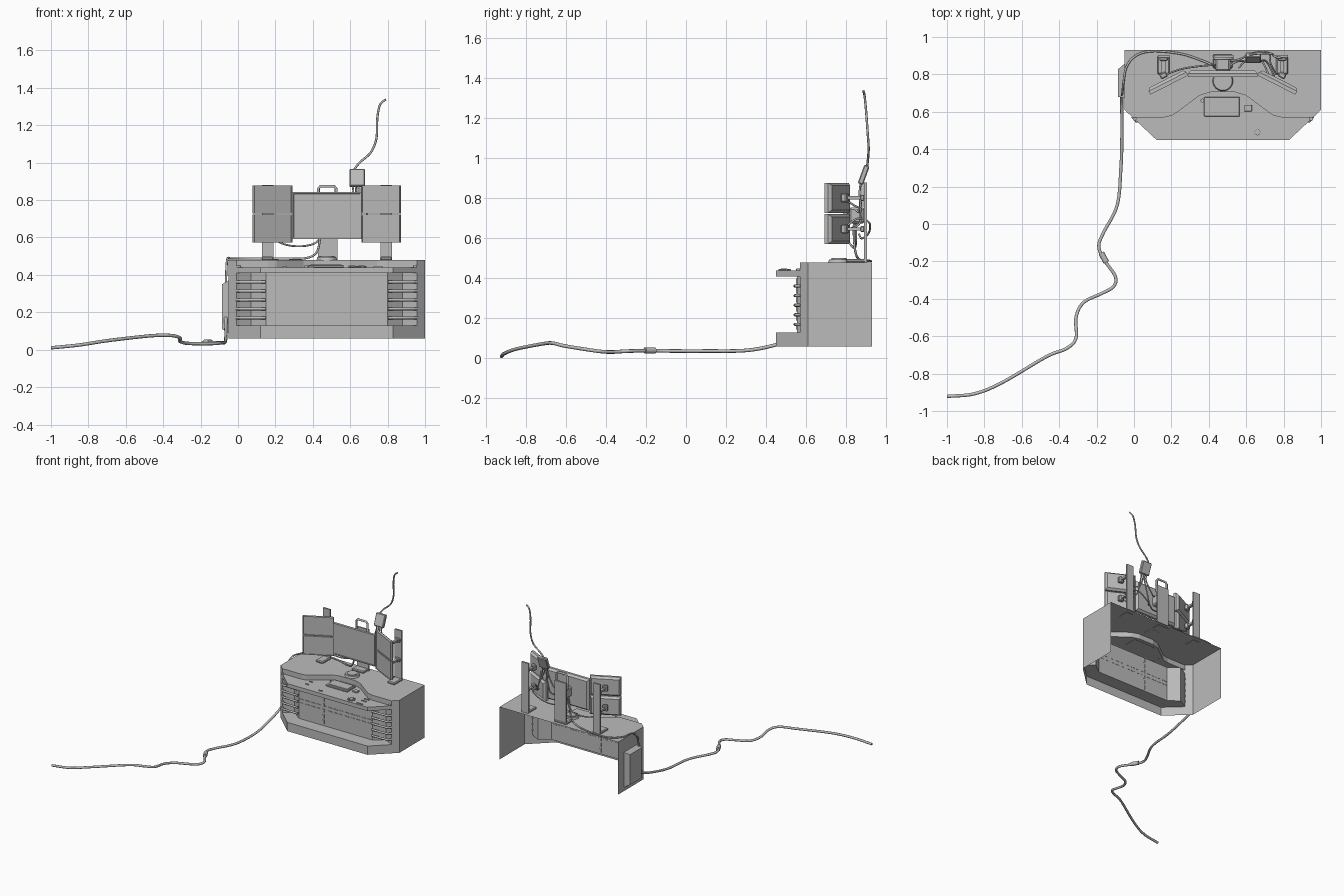
import bpy, bmesh, math
from mathutils import Vector, Matrix

if "Cube" in bpy.data.objects:
    bpy.data.objects.remove(bpy.data.objects["Cube"])

grey = bpy.data.materials.new("plain_grey")
grey.diffuse_color = (0.5, 0.5, 0.5, 1)
grey.use_nodes = True
grey.node_tree.nodes["Principled BSDF"].inputs["Base Color"].default_value = grey.diffuse_color
CX = 0.475                       # mirror line of the desk


def finish(name, bm, recalc=True):
    if recalc:
        bmesh.ops.recalc_face_normals(bm, faces=bm.faces)
    me = bpy.data.meshes.new(name)
    bm.to_mesh(me)
    bm.free()
    me.materials.append(grey)
    ob = bpy.data.objects.new(name, me)
    bpy.context.collection.objects.link(ob)
    return ob


def box(name, c, s, rot=None, bevel=0.0):
    bm = bmesh.new()
    bmesh.ops.create_cube(bm, size=1)
    bmesh.ops.scale(bm, vec=s, verts=bm.verts)
    if bevel:
        bmesh.ops.bevel(bm, geom=bm.edges[:], offset=bevel, segments=1, affect='EDGES')
    m = Matrix.Translation(c) @ (rot or Matrix())
    bmesh.ops.transform(bm, matrix=m, verts=bm.verts)
    return finish(name, bm)


def disc(name, c, r, h, n=24, r2=None):
    bm = bmesh.new()
    bmesh.ops.create_cone(bm, cap_ends=True, segments=n, radius1=r, radius2=r2 or r, depth=h,
                          matrix=Matrix.Translation(c))
    return finish(name, bm)


def tube(name, pts, r, n=10, steps=8, smooth=True, cap=True):
    """Round tube along a smooth curve through the points."""
    p = [Vector(q) for q in pts]
    path = p
    if smooth:
        e = [2 * p[0] - p[1]] + p + [2 * p[-1] - p[-2]]
        path = []
        for i in range(1, len(e) - 2):
            a, b, c, d = e[i - 1:i + 3]
            for k in range(steps):
                t = k / steps
                path.append(0.5 * (2 * b + (c - a) * t + (2 * a - 5 * b + 4 * c - d) * t * t
                                   + (3 * b - a - 3 * c + d) * t ** 3))
        path.append(p[-1])
    bm = bmesh.new()
    rings, side = [], None
    for i, q in enumerate(path):
        t = (path[min(i + 1, len(path) - 1)] - path[max(i - 1, 0)]).normalized()
        if side is None:
            side = t.orthogonal().normalized()
        side = (side - t * side.dot(t)).normalized()
        up = t.cross(side)
        rings.append([bm.verts.new(q + r * (math.cos(a) * side + math.sin(a) * up))
                      for a in (2 * math.pi * k / n for k in range(n))])
    for a, b in zip(rings, rings[1:]):
        for k in range(n):
            bm.faces.new((a[k], a[(k + 1) % n], b[(k + 1) % n], b[k])).smooth = True
    if cap:
        bm.faces.new(rings[0][::-1])
        bm.faces.new(rings[-1])
    return finish(name, bm)


def mir(pts):
    return pts + [(2 * CX - x, y) for x, y in reversed(pts)]


# ---- desk shell of thin sheets, open at the back and below
corner, inner = (-0.05, 0.61), (-0.0075, 0.57)
lip = mir([inner, (0.12, 0.45)])
recess = mir([inner, (0.07, 0.615), (0.15, 0.555)])
raised = mir([inner, (0.16, 0.57), (0.205, 0.58), (0.25, 0.612), (0.35, 0.687), (0.41, 0.705)])
sides = [(-0.05, 0.93), corner, inner]


def sheet(name, flats=(), walls=()):
    bm = bmesh.new()
    for pts, z in flats:
        bm.faces.new([bm.verts.new((x, y, z)) for x, y in pts])
    for pts, z0, z1 in walls:
        lo = [bm.verts.new((x, y, z0)) for x, y in pts]
        hi = [bm.verts.new((x, y, z1)) for x, y in pts]
        for i in range(len(pts) - 1):
            bm.faces.new((lo[i], lo[i + 1], hi[i + 1], hi[i]))
    bmesh.ops.remove_doubles(bm, verts=bm.verts, dist=1e-5)
    for f in bm.faces:
        if abs(f.normal.z) > 0.9:
            f.normal_update()
    bm.normal_update()
    return finish(name, bm, recalc=False)


def ring(a, b):
    return a + b[-2:0:-1]


sheet("desk_top", flats=[([(1.0, 0.93), (-0.05, 0.93), corner] + raised + [(1.0, 0.61)], 0.48)],
      walls=[(raised, 0.44, 0.48)])
sheet("desk_front_ledge", flats=[(ring(lip, raised), 0.44), (ring(lip, recess)[::-1], 0.41)],
      walls=[(lip, 0.41, 0.44)])
sheet("desk_front_panel", walls=[(recess, 0.13, 0.41)])
sheet("desk_plinth", flats=[(ring(lip, recess), 0.13)], walls=[(lip, 0.06, 0.13)])
sheet("desk_left_side", walls=[(sides, 0.06, 0.48)])
sheet("desk_right_side", walls=[([(2 * CX - x + 0, y) for x, y in sides][::-1], 0.06, 0.48)])

# ---- corner grille bars
for i in range(5):
    z = 0.17 + i * 0.048
    for s in (1, -1):
        tube("grille_bar", [(CX + s * (x - CX), y, z) for x, y in
                            ((-0.008, 0.575), (0.012, 0.55), (0.148, 0.545))],
             0.008, n=8, smooth=False)

# ---- dashed seams on the front panel
for z in (0.258, 0.288):
    for i in range(13):
        box("panel_seam_dash", (0.175 + i * 0.05, 0.554, z), (0.034, 0.006, 0.005))
for x in (0.362, 0.373):
    for i in range(6):
        box("panel_seam_dash", (x, 0.554, 0.16 + i * 0.045), (0.004, 0.006, 0.03))

# ---- controls on the ledge
box("touch_pad", (0.47, 0.627, 0.446), (0.19, 0.105, 0.014), bevel=0.003)
box("touch_pad_screen", (0.47, 0.63, 0.4545), (0.165, 0.08, 0.004))
box("square_button", (0.61, 0.62, 0.445), (0.04, 0.035, 0.01), bevel=0.002)
disc("round_button", (0.365, 0.66, 0.444), 0.01, 0.012)
for x, y, w in ((0.25, 0.57, 0.025), (0.25, 0.52, 0.025), (0.39, 0.485, 0.03),
                (0.75, 0.555, 0.045), (0.75, 0.52, 0.04), (0.75, 0.466, 0.05)):
    box("flat_key", (x, y, 0.442), (w, 0.008, 0.008))
for k in range(8):
    a = k * math.pi / 4
    box("dial_tooth", (0.66 + 0.022 * math.cos(a), 0.49 + 0.022 * math.sin(a), 0.443),
        (0.012, 0.008, 0.01), Matrix.Rotation(a, 4, 'Z'))
disc("dial", (0.66, 0.49, 0.444), 0.016, 0.012, 16)
for s in (1, -1):
    disc("corner_stud", (CX + s * 0.472, 0.562, 0.444), 0.01, 0.01, 12)


# ---- screens
def monitor(name, c, w, h, ang, bezel):
    bm = bmesh.new()
    bmesh.ops.create_cube(bm, size=1)
    bmesh.ops.scale(bm, vec=(w, 0.02, h), verts=bm.verts)
    front = min(bm.faces, key=lambda f: f.calc_center_median().y)
    back = max(bm.faces, key=lambda f: f.calc_center_median().y)
    bmesh.ops.inset_region(bm, faces=[front], thickness=bezel, depth=0)
    bmesh.ops.inset_region(bm, faces=[front], thickness=0.001, depth=-0.004)
    bmesh.ops.inset_region(bm, faces=[back], thickness=0.02, depth=0.016)
    bmesh.ops.transform(bm, matrix=Matrix.Translation(c) @ Matrix.Rotation(ang, 4, 'Z'), verts=bm.verts)
    return finish(name, bm)


monitor("centre_screen", (0.475, 0.795, 0.717), 0.37, 0.25, 0, 0.011)
tilt = math.radians(27)
for s in (1, -1):
    for z in (0.647, 0.803):
        monitor("side_screen", (CX - s * 0.291, 0.752, z), 0.228, 0.15, s * tilt, 0.006)
        # arm from post to screen
        px = CX - s * 0.317
        box("arm_bar", (px, 0.84, z), (0.02, 0.1, 0.016))
        box("arm_joint", (px, 0.795, z), (0.04, 0.03, 0.045), Matrix.Rotation(s * tilt, 4, 'Z'), 0.006)
        box("arm_clamp", (px, 0.882, z), (0.045, 0.02, 0.03), bevel=0.004)
    # upright post and foot
    px = CX - s * 0.317
    box("side_post", (px, 0.897, 0.68), (0.062, 0.014, 0.4))
    box("side_post_foot", (px, 0.85, 0.488), (0.064, 0.1, 0.02), bevel=0.006)

# ---- centre stand with carry handle
box("centre_post", (0.48, 0.897, 0.645), (0.105, 0.014, 0.33))
box("centre_post_foot", (0.475, 0.87, 0.488), (0.105, 0.075, 0.02), bevel=0.006)
box("centre_mount", (0.475, 0.855, 0.715), (0.08, 0.08, 0.08), bevel=0.01)
tube("carry_handle", [(0.43, 0.885, 0.76), (0.43, 0.885, 0.86), (0.44, 0.885, 0.874),
                      (0.515, 0.885, 0.874), (0.525, 0.885, 0.86), (0.525, 0.885, 0.76)],
     0.008, n=8, smooth=False)
disc("desk_puck", (0.475, 0.765, 0.487), 0.055, 0.016, 32, 0.05)
disc("desk_puck_cap", (0.475, 0.765, 0.497), 0.038, 0.008, 32)

# ---- power unit on the left side
unit = bmesh.new()
bmesh.ops.create_cube(unit, size=1)
bmesh.ops.scale(unit, vec=(0.035, 0.185, 0.28), verts=unit.verts)
bmesh.ops.translate(unit, vec=(-0.0675, 0.765, 0.23), verts=unit.verts)
for v in unit.verts:
    if v.co.x < -0.07:
        v.co.y += -0.03 if v.co.y > 0.765 else 0.008
        v.co.z += -0.02 if v.co.z > 0.23 else 0.02
outer = min(unit.faces, key=lambda f: f.calc_center_median().x)
bmesh.ops.inset_region(unit, faces=[outer], thickness=0.02, depth=-0.003)
finish("power_unit", unit)

# ---- junction box above the screens
box("junction_box", (0.638, 0.888, 0.918), (0.082, 0.028, 0.098),
    Matrix.Rotation(math.radians(-20), 4, 'X'), 0.005)

# ---- cables
tube("floor_cable", [(-0.065, 0.68, 0.17), (-0.065, 0.62, 0.12), (-0.065, 0.45, 0.068), (-0.07, 0.3, 0.04),
                     (-0.09, 0.1, 0.037), (-0.165, -0.05, 0.037), (-0.188, -0.12, 0.038),
                     (-0.16, -0.19, 0.038), (-0.1, -0.28, 0.037), (-0.11, -0.335, 0.034),
                     (-0.17, -0.37, 0.032), (-0.27, -0.42, 0.034), (-0.31, -0.5, 0.045),
                     (-0.31, -0.61, 0.063), (-0.36, -0.665, 0.076), (-0.47, -0.71, 0.074),
                     (-0.7, -0.845, 0.048), (-0.85, -0.907, 0.025), (-1.0, -0.922, 0.01)], 0.009)
tube("cable_connector", [(-0.175, -0.155, 0.04), (-0.148, -0.205, 0.04)], 0.016, smooth=False)
tube("ceiling_cable", [(0.615, 0.905, 0.955), (0.65, 0.91, 1.0), (0.71, 0.913, 1.055), (0.74, 0.908, 1.13),
                       (0.745, 0.9, 1.24), (0.76, 0.893, 1.31), (0.79, 0.887, 1.338)], 0.006)
tube("desk_cable", [(-0.065, 0.69, 0.33), (-0.062, 0.7, 0.43), (-0.056, 0.76, 0.487), (-0.04, 0.84, 0.488),
                    (0.01, 0.9, 0.488), (0.1, 0.924, 0.487), (0.25, 0.91, 0.487), (0.36, 0.875, 0.489),
                    (0.42, 0.85, 0.52), (0.44, 0.84, 0.6), (0.46, 0.84, 0.7)], 0.006)
tube("screen_cable", [(0.17, 0.8, 0.6), (0.26, 0.83, 0.56), (0.36, 0.845, 0.555), (0.43, 0.85, 0.585),
                      (0.47, 0.85, 0.68)], 0.005)
for i, (x, y, z) in enumerate(((0.5, 0.84, 0.75), (0.56, 0.835, 0.66), (0.72, 0.8, 0.79), (0.75, 0.79, 0.64))):
    sx = 0.612 + i * 0.017
    tube("screen_lead", [(sx, 0.875, 0.88), (sx, 0.868, 0.83), ((sx + x) / 2, 0.87, (0.8 + z) / 2 - 0.04),
                         (x, y, z)], 0.005, n=8)
tube("lower_lead", [(0.47, 0.865, 0.62), (0.56, 0.88, 0.6), (0.64, 0.915, 0.63), (0.72, 0.915, 0.68),
                    (0.73, 0.86, 0.7), (0.76, 0.8, 0.66)], 0.005, n=8)

# move the right desk wall out to the wider right end
right = bpy.data.objects["desk_right_side"].data
for v in right.vertices:
    if v.co.y > 0.6:
        v.co.x = 1.0
